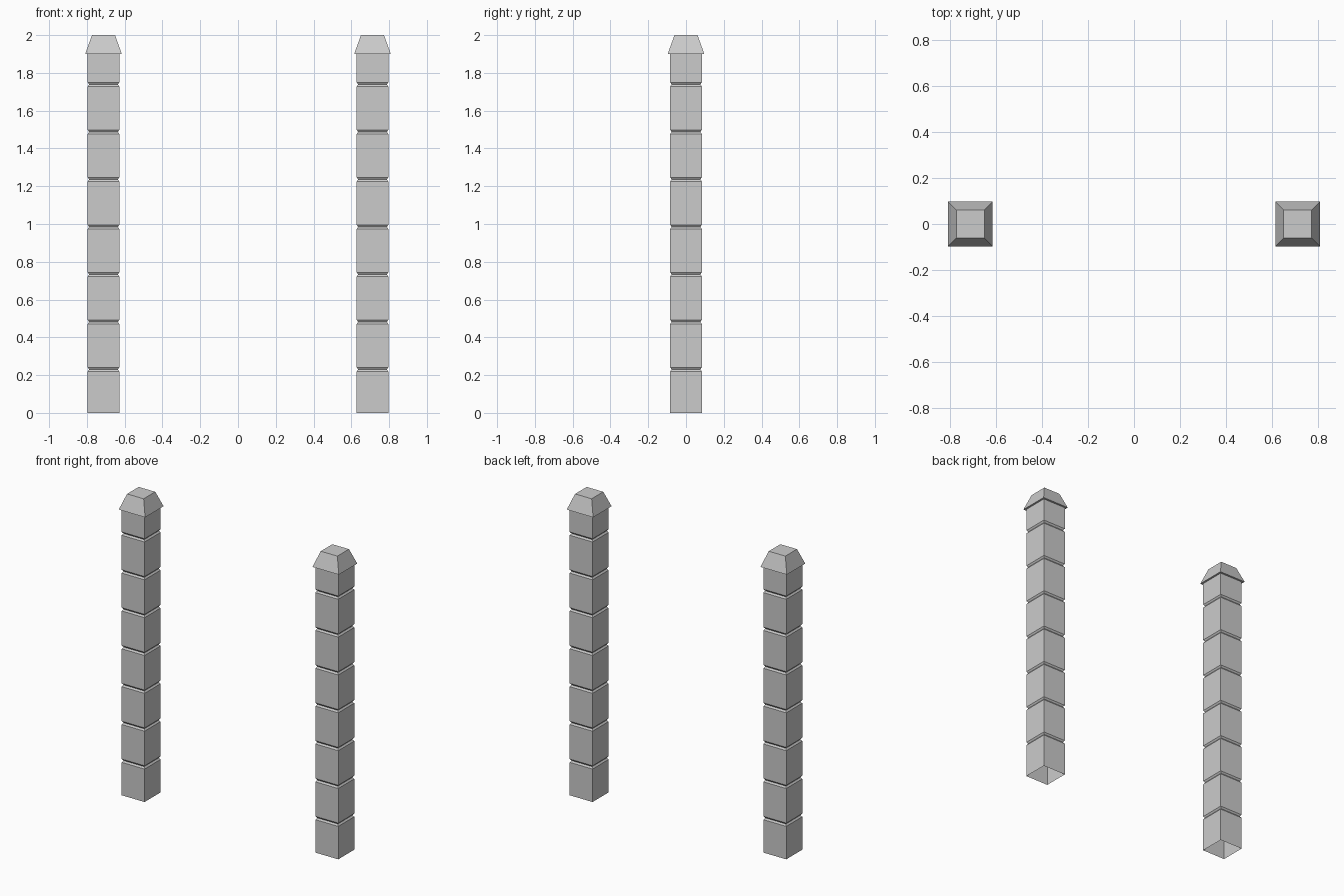
import bpy, bmesh

if "Cube" in bpy.data.objects:
    bpy.data.objects.remove(bpy.data.objects["Cube"])

POST_X = 0.712      # post centre distance from the middle
HALF = 0.084        # half width of the shaft
CAP_Z = 1.9


def square_loft(name, x, profile, cap_bottom, cap_top):
    """Stack square rings given as (half width, z) and skin them."""
    bm = bmesh.new()
    rings = [[bm.verts.new((x + sx * h, sy * h, z))
              for sx, sy in ((-1, -1), (1, -1), (1, 1), (-1, 1))]
             for h, z in profile]
    for lo, hi in zip(rings, rings[1:]):
        for i in range(4):
            j = (i + 1) % 4
            bm.faces.new((lo[i], lo[j], hi[j], hi[i]))
    if cap_bottom:
        bm.faces.new(rings[0][::-1])
    if cap_top:
        bm.faces.new(rings[-1])
    mesh = bpy.data.meshes.new(name)
    bm.to_mesh(mesh)
    bm.free()
    obj = bpy.data.objects.new(name, mesh)
    bpy.context.collection.objects.link(obj)
    return obj


# Shaft outline: straight sides with seven small V grooves
shaft = [(HALF, 0.0)]
for i in range(7):
    z = 0.23 + 0.2515 * i
    shaft += [(HALF, z - 0.011), (HALF - 0.008, z), (HALF, z + 0.011)]
shaft.append((HALF, CAP_Z))

for side, x in (("left", -POST_X), ("right", POST_X)):
    # Hollow shaft, open at the bottom
    square_loft(side + "_post", x, shaft, False, False)
    # Tapered cap overhanging the shaft
    square_loft(side + "_cap", x, [(0.097, CAP_Z), (0.061, 2.0)], True, True)
